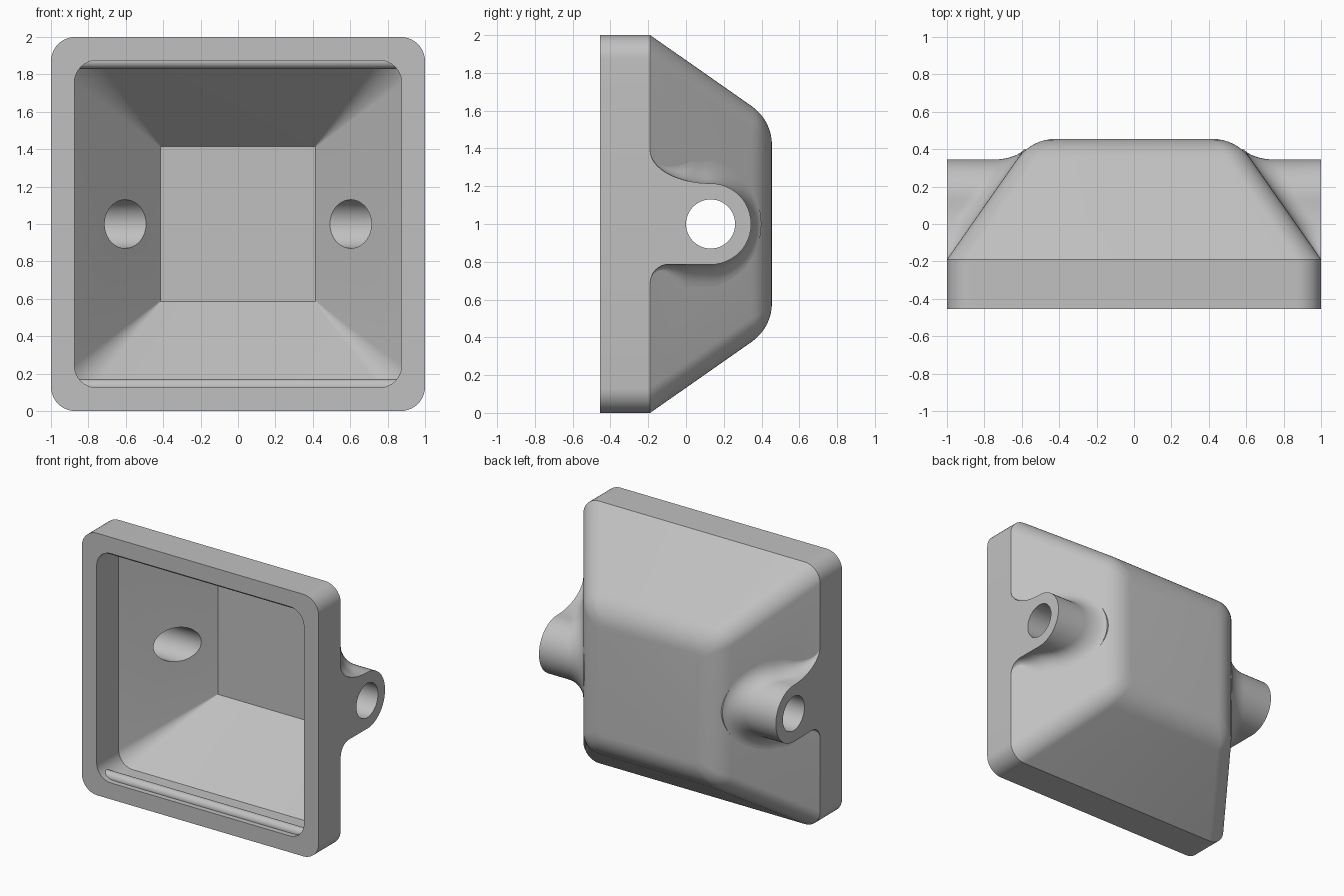
import bpy, bmesh
from math import sin, cos, pi, hypot, radians

cube = bpy.data.objects.get("Cube")
if cube:
    bpy.data.objects.remove(cube)

grey = bpy.data.materials.new("light_grey")
grey.use_nodes = True
grey.diffuse_color = (0.53, 0.53, 0.53, 1)
grey.node_tree.nodes["Principled BSDF"].inputs["Base Color"].default_value = (0.53, 0.53, 0.53, 1)


def loft(name, rings):
    """Closed solid through matching rings, capped at both ends."""
    bm = bmesh.new()
    loops = [[bm.verts.new(p) for p in ring] for ring in rings]
    n = len(loops[0])
    for a, b in zip(loops, loops[1:]):
        for i in range(n):
            j = (i + 1) % n
            bm.faces.new((a[i], a[j], b[j], b[i]))
    bm.faces.new(loops[0])
    bm.faces.new(loops[-1])
    bmesh.ops.remove_doubles(bm, verts=bm.verts, dist=1e-5)
    bmesh.ops.recalc_face_normals(bm, faces=bm.faces)
    mesh = bpy.data.meshes.new(name)
    bm.to_mesh(mesh)
    bm.free()
    obj = bpy.data.objects.new(name, mesh)
    bpy.context.collection.objects.link(obj)
    mesh.materials.append(grey)
    return obj


def rounded_square(y, half, r, steps=10):
    ring = []
    for quarter in range(4):
        mid = quarter * pi / 2 + pi / 4
        cx = (half - r) * (1 if cos(mid) > 0 else -1)
        cz = (half - r) * (1 if sin(mid) > 0 else -1)
        for k in range(steps + 1):
            a = (quarter + k / steps) * pi / 2
            ring.append((cx + r * cos(a), y, 1 + cz + r * sin(a)))
    return ring


def rod(name, radius, length, y, z, sides=48):
    def ring(x):
        return [(x, y + radius * cos(2 * pi * i / sides), z + radius * sin(2 * pi * i / sides))
                for i in range(sides)]
    return loft(name, [ring(-length / 2), ring(length / 2)])


# Hollow housing: rounded back, sloped sides, square rim, tapered cavity
FRONT, STEP = -0.455, -0.19
SLOPE = 0.7
rings = []
for k in range(9):
    a = radians(55) * k / 8
    rings.append(rounded_square(0.205 + 0.25 * cos(a), 0.4185 + 0.25 * sin(a), 0.04 + 0.09 * k / 8))
rings += [rounded_square(STEP, 1, 0.13), rounded_square(FRONT, 1, 0.13),
          rounded_square(FRONT, 0.875, 0.12), rounded_square(STEP, 0.875, 0.12),
          rounded_square(0.35, 0.415, 0.004)]
housing = loft("housing", rings)


# Lug outline as (y, z, normal y, normal z)
def lug_outline():
    pts = []
    for k in range(9):                      # lower fillet
        a = pi / 2 * k / 8
        pts.append((-0.09 - 0.1 * cos(a), 0.687 + 0.1 * sin(a), cos(a), -sin(a)))
    for k in range(1, 5):                   # straight underside
        pts.append((-0.09 + 0.044 * k, 0.786, 0, -1))
    for k in range(25):                     # round nose
        a = -pi / 2 + pi * k / 24
        pts.append((0.13 + 0.215 * cos(a), 1 + 0.215 * sin(a), cos(a), sin(a)))
    for k in range(1, 17):                  # wide upper fillet
        a = pi / 2 * k / 16
        ny, nz = sin(a) / 0.32, cos(a) / 0.175
        d = hypot(ny, nz)
        pts.append((0.13 - 0.32 * sin(a), 1.39 - 0.175 * cos(a), ny / d, nz / d))
    return pts


def slope_x(y):
    return 1 - SLOPE * (y - STEP)


def lug(name, side):
    outline = lug_outline()
    rows = [[(side, y, z) for y, z, _, _ in outline]]
    for k in range(10):
        t = pi / 2 * min(k, 8) / 8
        sink = 0.04 if k == 9 else 0        # last row is buried in the wall
        row = []
        for y, z, ny, nz in outline:
            r = min(0.12, 0.9 * (1 - slope_x(y)))
            out = r * (1 - cos(t)) * (1 - 0.55 * max(ny, 0))
            yy = y + out * ny
            row.append((side * (slope_x(yy) + r * (1 - sin(t)) - sink), yy, z + out * nz))
        rows.append(row)
    return loft(name, rows)


left_lug = lug("left_lug", 1)
right_lug = lug("right_lug", -1)

# Snap beads along the top and bottom of the opening
lower_bead = rod("lower_bead", 0.04, 1.78, -0.375, 0.13, 24)
upper_bead = rod("upper_bead", 0.04, 1.78, -0.375, 1.87, 24)

# Pivot hole through both lugs and the side walls
cutter = rod("pivot_hole_cutter", 0.13, 2.4, 0.13, 1)
cutter.hide_render = True
cutter.hide_set(True)
for obj in (housing, left_lug, right_lug):
    mod = obj.modifiers.new("pivot_hole", 'BOOLEAN')
    mod.operation = 'DIFFERENCE'
    mod.solver = 'EXACT'
    mod.object = cutter
    bpy.context.view_layer.objects.active = obj
    bpy.ops.object.modifier_apply(modifier=mod.name)
bpy.data.objects.remove(cutter)

# Smooth shading with crisp edges
bpy.ops.object.select_all(action='DESELECT')
for obj in (housing, left_lug, right_lug, lower_bead, upper_bead):
    obj.select_set(True)
bpy.context.view_layer.objects.active = housing
bpy.ops.object.shade_smooth_by_angle(angle=radians(30))
